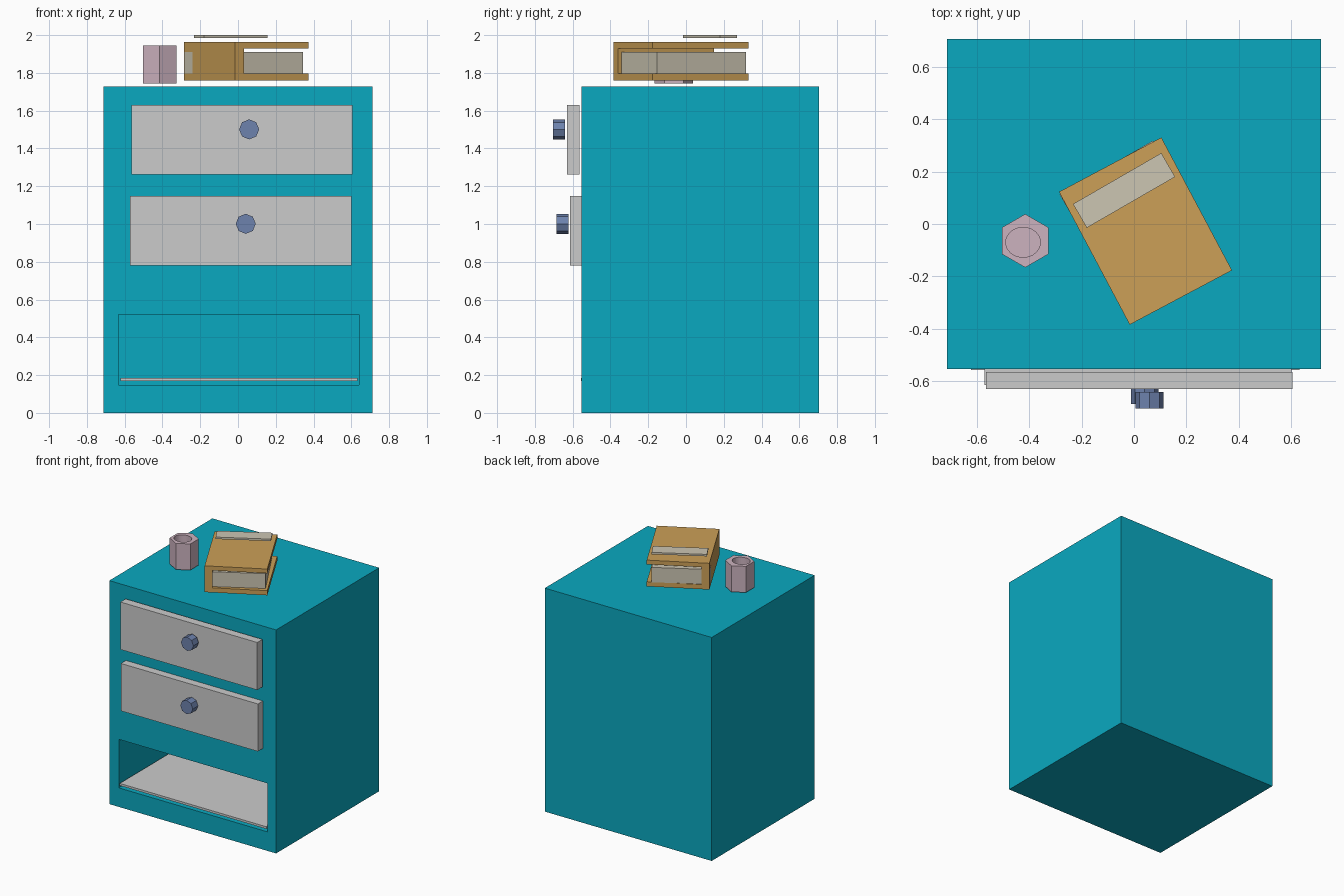
import bpy, bmesh
from math import radians
from mathutils import Matrix, Vector

if "Cube" in bpy.data.objects:
    bpy.data.objects.remove(bpy.data.objects["Cube"])


def material(name, rgb):
    m = bpy.data.materials.new(name)
    m.diffuse_color = (*rgb, 1)
    m.use_nodes = True
    m.node_tree.nodes["Principled BSDF"].inputs["Base Color"].default_value = m.diffuse_color
    return m


TEAL = material("teal_paint", (0.003, 0.396, 0.527))
BLUE = material("blue_knob", (0.155, 0.224, 0.42))
PINK = material("pink_clay", (0.604, 0.448, 0.522))
TAN = material("tan_cover", (0.604, 0.35, 0.095))
PAPER = material("paper", (0.604, 0.562, 0.448))


def add(name, bm, mat=None, loc=(0, 0, 0), rot=(0, 0, 0)):
    bmesh.ops.recalc_face_normals(bm, faces=bm.faces)
    me = bpy.data.meshes.new(name)
    bm.to_mesh(me)
    bm.free()
    if mat:
        me.materials.append(mat)
    ob = bpy.data.objects.new(name, me)
    ob.location = loc
    ob.rotation_euler = rot
    bpy.context.collection.objects.link(ob)
    return ob


def box(name, centre, size, mat=None, angle=0):
    bm = bmesh.new()
    bmesh.ops.create_cube(bm, size=1)
    bmesh.ops.scale(bm, vec=size, verts=bm.verts)
    return add(name, bm, mat, centre, (0, 0, radians(angle)))


def span(name, x, y, z, mat=None):
    lo, hi = Vector((x[0], y[0], z[0])), Vector((x[1], y[1], z[1]))
    return box(name, (lo + hi) / 2, hi - lo, mat)


def prism(name, centre, sides, rx, ry, depth, mat=None, rot=(0, 0, 0)):
    bm = bmesh.new()
    bmesh.ops.create_cone(bm, cap_ends=True, segments=sides, radius1=1, radius2=1, depth=depth,
                          matrix=Matrix.Diagonal((rx, ry, 1, 1)))
    return add(name, bm, mat, centre, rot)


def cut(target, cutter):
    mod = target.modifiers.new("hollow", 'BOOLEAN')
    mod.operation = 'DIFFERENCE'
    mod.solver = 'EXACT'
    mod.object = cutter
    cutter.hide_render = True
    cutter.hide_viewport = True
    cutter.display_type = 'WIRE'


# Cabinet body with open compartment and its floor board
body = span("cabinet_body", (-0.713, 0.713), (-0.553, 0.705), (0, 1.727), TEAL)
cut(body, span("compartment_cutter", (-0.632, 0.641), (-0.70, 0.61), (0.147, 0.522), TEAL))
span("compartment_floor", (-0.621, 0.632), (-0.557, 0.60), (0.169, 0.186))

# Drawer fronts and octagonal knobs
for name, x, y, z, kx, ky, kz in (
    ("upper", (-0.565, 0.605), (-0.629, -0.565), (1.263, 1.63), 0.059, -0.672, 1.501),
    ("lower", (-0.571, 0.600), (-0.614, -0.553), (0.781, 1.148), 0.041, -0.654, 1.001),
):
    span(name + "_drawer_front", x, y, z)
    prism(name + "_knob", (kx, ky, kz), 8, 0.053, 0.053, 0.064, BLUE, (radians(90), 0, 0))

# Hexagonal cup with a round hole
cup = prism("cup", (-0.415, -0.064, 1.845), 6, 0.102, 0.102, 0.202, PINK)
cut(cup, prism("cup_cutter", (-0.423, -0.07, 1.88), 32, 0.066, 0.057, 0.19, PINK))

# Book cover: C-shaped profile extruded along the spine
U, V = 0.221, 0.287
profile = [(-U, 1.760), (U, 1.760), (U, 1.796), (-U + 0.054, 1.796),
           (-U + 0.054, 1.93), (U, 1.93), (U, 1.963), (-U, 1.963)]
bm = bmesh.new()
face = bm.faces.new([bm.verts.new((u, -V, z)) for u, z in profile])
ext = bmesh.ops.extrude_face_region(bm, geom=[face], use_keep_orig=True)
bmesh.ops.translate(bm, vec=(0, 2 * V, 0),
                    verts=[g for g in ext["geom"] if isinstance(g, bmesh.types.BMVert)])
add("book_cover", bm, TAN, (0.044, -0.027, 0), (0, 0, radians(28)))

# Page block and label strip
box("book_pages", (0.030, -0.021, 1.853), (0.41, 0.545, 0.115), PAPER, 30)
box("book_strip", (-0.038, 0.128, 1.9925), (0.389, 0.105, 0.015), PAPER, 30)
